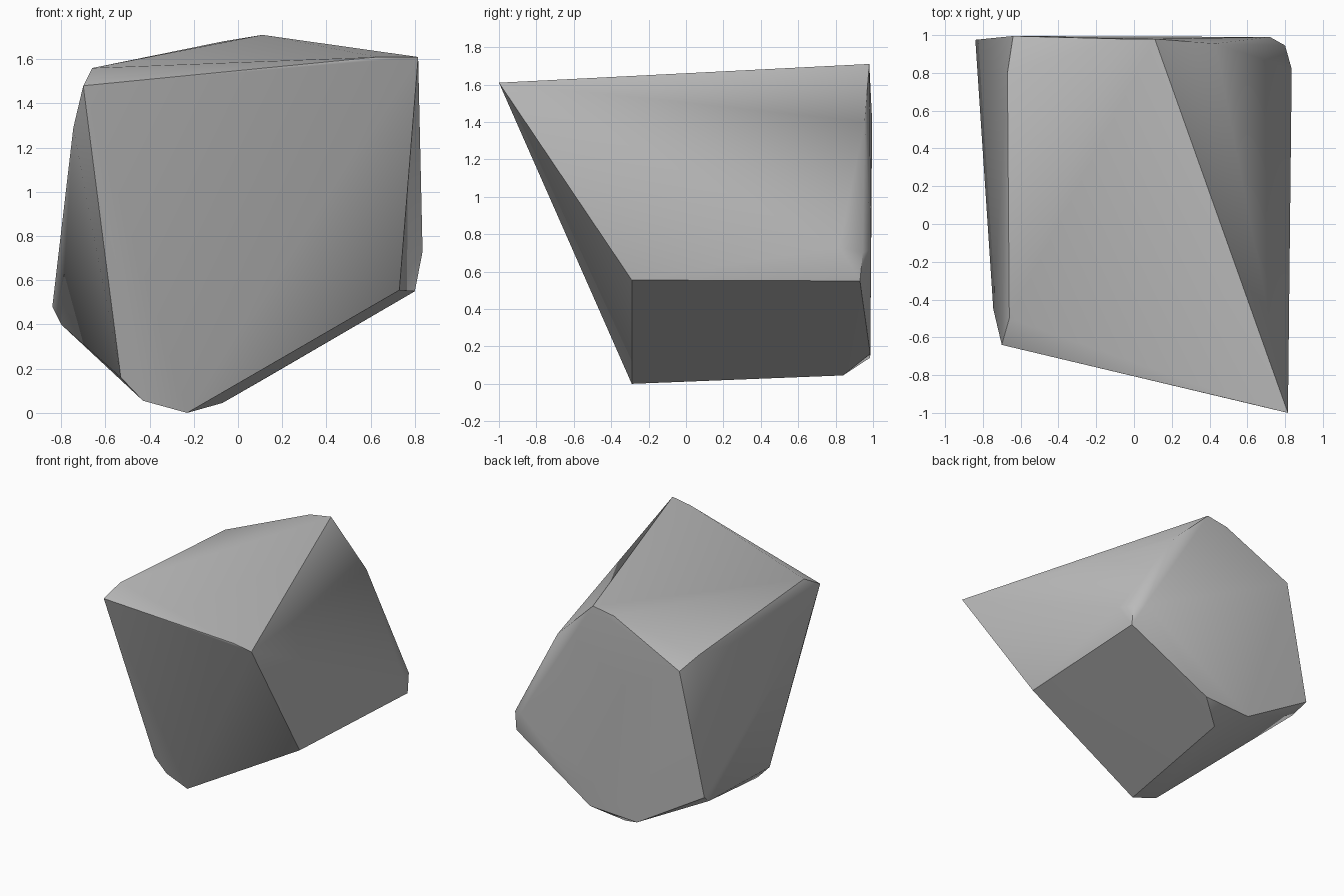
import bpy
import bmesh
from math import radians

default_cube = bpy.data.objects.get("Cube")
if default_cube:
    bpy.data.objects.remove(default_cube, do_unlink=True)


def flat_material(name, value):
    """Plain grey material for viewport and render."""
    material = bpy.data.materials.new(name)
    material.use_nodes = True
    colour = (value, value, value, 1)
    material.diffuse_color = colour
    shader = material.node_tree.nodes["Principled BSDF"]
    shader.inputs["Base Color"].default_value = colour
    shader.inputs["Roughness"].default_value = 1
    return material


def hull_object(name, corners, material):
    """Wrap the corner points in a convex shell."""
    shell = bmesh.new()
    for corner in corners:
        shell.verts.new(corner)
    result = bmesh.ops.convex_hull(shell, input=shell.verts[:])
    unused = set(result["geom_interior"]) | set(result["geom_unused"])
    loose = [item for item in unused if isinstance(item, bmesh.types.BMVert)]
    bmesh.ops.delete(shell, geom=loose, context="VERTS")
    bmesh.ops.recalc_face_normals(shell, faces=shell.faces[:])
    mesh = bpy.data.meshes.new(name)
    shell.to_mesh(mesh)
    shell.free()
    mesh.materials.append(material)
    rock = bpy.data.objects.new(name, mesh)
    bpy.context.collection.objects.link(rock)
    return rock


# Sloping top, with the long pointed corner at the front
top_corners = [
    (.815, -1, 1.61), (.63, -.955, 1.61), (-.7, -.64, 1.48),
    (-.66, -.5, 1.56), (-.67, .8, 1.47), (-.64, .995, 1.41),
    (-.07, .98, 1.68), (.11, .98, 1.71),
]

# Right shoulder and its chipped rear edge
right_corners = [
    (.73, -.29, .555), (.8, .93, .55), (.835, .82, .73),
    (.8, .945, .7), (.72, .99, .72), (.43, .955, 1.4),
]

# Left shoulder
left_corners = [
    (-.745, -.45, 1.29), (-.84, .975, .48), (-.8, .86, .4),
]

# Narrow keel underneath
base_corners = [
    (-.23, -.29, 0), (-.07, .84, .045), (.13, .985, .16),
    (-.27, .985, .14), (-.53, -.265, .16), (-.43, -.26, .055),
]

stone = flat_material("grey stone", .5)
rock = hull_object(
    "rock", top_corners + right_corners + left_corners + base_corners, stone)

# Soft facets that stay crisp along the main ridges
bpy.ops.object.select_all(action="DESELECT")
rock.select_set(True)
bpy.context.view_layer.objects.active = rock
bpy.ops.object.shade_smooth_by_angle(angle=radians(40))
